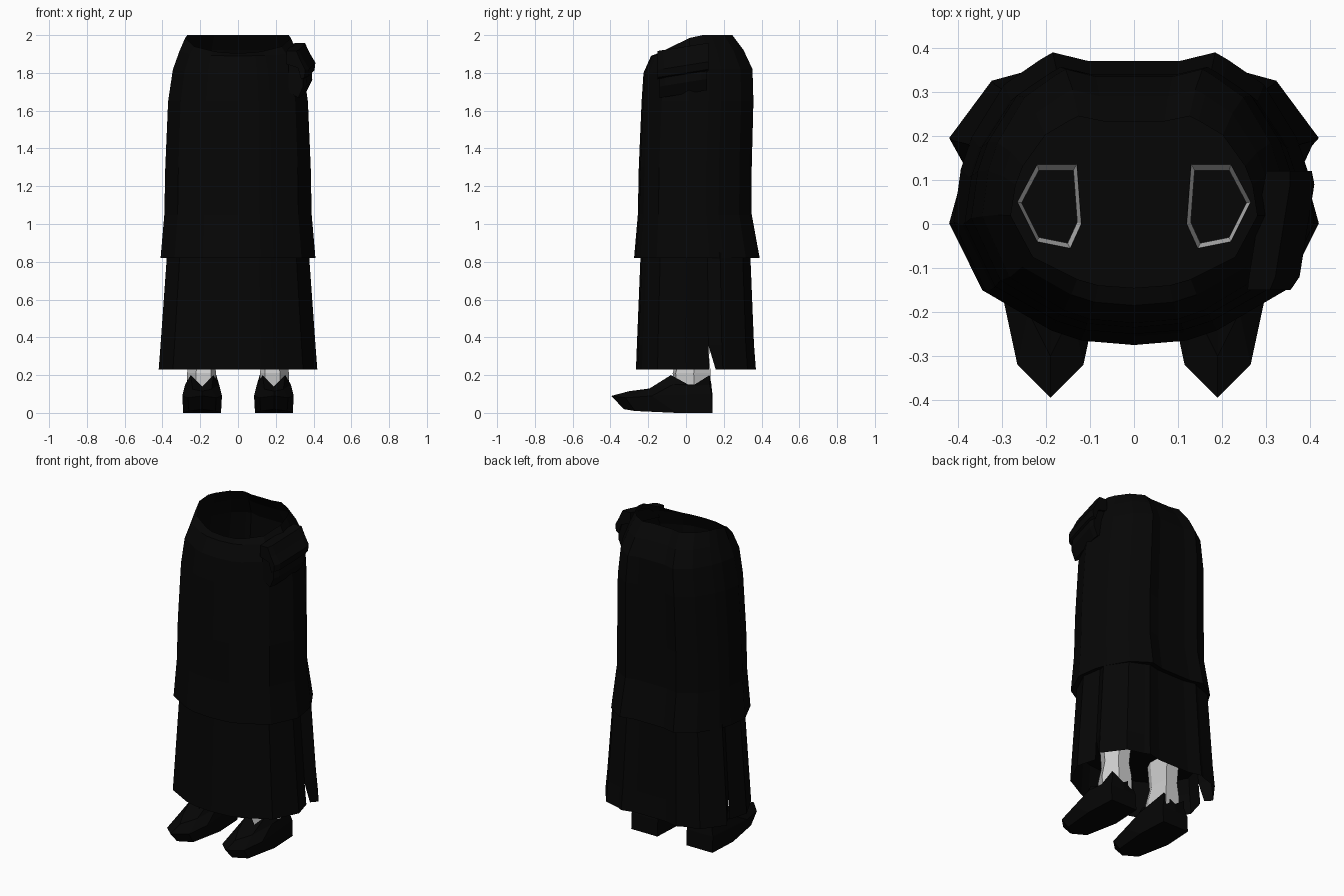
import bpy, bmesh

cube = bpy.data.objects.get("Cube")
if cube:
    bpy.data.objects.remove(cube, do_unlink=True)


def material(name, value):
    m = bpy.data.materials.new(name)
    m.use_nodes = True
    colour = (value, value, value, 1)
    m.diffuse_color = colour
    bsdf = m.node_tree.nodes["Principled BSDF"]
    bsdf.inputs["Base Color"].default_value = colour
    bsdf.inputs["Roughness"].default_value = 0.9
    return m


BLACK = material("black_cloth", 0.0018)
GREY = material("pale_grey_stocking", 0.62)


def finish(name, bm, mat):
    bmesh.ops.remove_doubles(bm, verts=bm.verts, dist=0.0005)
    bmesh.ops.recalc_face_normals(bm, faces=bm.faces)
    mesh = bpy.data.meshes.new(name)
    bm.to_mesh(mesh)
    bm.free()
    mesh.materials.append(mat)
    ob = bpy.data.objects.new(name, mesh)
    bpy.context.collection.objects.link(ob)


def loft(rings, skip=(), cap_start=False, cap_end=False):
    """Join closed rings of points; skip holds (ring, segment) gaps."""
    bm = bmesh.new()
    rows = [[bm.verts.new(p) for p in ring] for ring in rings]
    n = len(rows[0])
    for r in range(len(rows) - 1):
        for i in range(n):
            if (r, i) not in skip:
                j = (i + 1) % n
                bm.faces.new((rows[r][i], rows[r][j], rows[r + 1][j], rows[r + 1][i]))
    if cap_start:
        bm.faces.new(rows[0])
    if cap_end:
        bm.faces.new(rows[-1])
    return bm


def mirrored(half):
    """Close a half outline whose first and last points lie on the axis."""
    return half + [(-p[0], *p[1:]) for p in reversed(half[1:-1])]


# Cross-sections from front centre to back centre; the skirt is notched at its slits
FRONT = [(0, -1), (.29, -.97), (.46, -.9), (.82, -.64), (1, -.16)]
BACK = [(.52, .95), (.45, 1), (.25, .94), (0, .94)]
COAT = FRONT + [(.96, .2), (.9, .42), (.72, .78)] + BACK
SKIRT = FRONT + [(.92, .22), (.92, .22), (1, .45), (.77, .86)] + BACK
NOTCH = len(FRONT)


def cloth_ring(half, z, width, front, back, dip=0.0, slit=0.0):
    mid, depth = (front + back) / 2, (back - front) / 2
    pts = []
    for i, (u, v) in enumerate(half):
        if slit and i == NOTCH + 1:
            v += slit
        pts.append((u * width, mid + v * depth, z - dip * max(0, -v)))
    return mirrored(pts)


# Upper coat layer, hem lip first, open at the waist
coat = [(.835, .37, -.24, .34), (.82, .41, -.275, .39), (1.05, .39, -.255, .348),
        (1.3, .385, -.25, .348), (1.65, .37, -.235, .357), (1.82, .345, -.225, .352, .02),
        (1.92, .31, -.185, .305, .03), (2.0, .28, -.145, .245, .095)]
finish("coat", loft([cloth_ring(COAT, *c) for c in coat]), BLACK)

# Lower skirt with a slit on each side of the hem
count = 2 * len(SKIRT) - 2
skirt = [cloth_ring(SKIRT, .23, .42, -.265, .37, 0, .11),
         cloth_ring(SKIRT, .36, .41, -.26, .36),
         cloth_ring(SKIRT, .85, .375, -.24, .34)]
finish("skirt", loft(skirt, skip={(0, NOTCH), (0, count - NOTCH - 1)}), BLACK)

# Leg outline, hollow from the lining down into the shoe
LEG = [(.075, .05), (.03, .135), (-.06, .135), (-.07, 0), (-.045, -.055), (.03, -.04)]
LINING_Z = .455


def leg_ring(side, z, scale=1.0, shift=0.0):
    return [(side * (.19 + x * scale), .035 + shift + (y - .035) * scale, z) for x, y in LEG]


# Lining that closes the skirt around the leg openings
bm = bmesh.new()
for ring in (cloth_ring(SKIRT, LINING_Z, .4, -.254, .354),
             leg_ring(1, LINING_Z), leg_ring(-1, LINING_Z)):
    verts = [bm.verts.new(p) for p in ring]
    for a, b in zip(verts, verts[1:] + verts[:1]):
        if (a.co - b.co).length > .0005:
            bm.edges.new((a, b))
bmesh.ops.remove_doubles(bm, verts=bm.verts, dist=0.0005)
bmesh.ops.triangle_fill(bm, use_beauty=True, use_dissolve=False, edges=bm.edges[:],
                        normal=(0, 0, 1))
finish("skirt_lining", bm, BLACK)

# Pointed ankle boot sections, toe to heel on the outer half
SOLE = [(0, -.33, .02), (.07, -.27, .01), (.1, -.05, 0), (.09, .14, 0), (0, .14, 0)]
SIDE = [(0, -.395, .09), (.075, -.32, .08), (.105, -.18, .09), (.09, .135, .1), (0, .14, .1)]
UPPER = [(0, -.3, .115), (.05, -.2, .125), (.09, -.07, .15), (.075, .125, .15), (0, .135, .14)]
CUFF = [(0, -.11, .14), (.06, -.08, .2), (.085, .03, .14), (.075, .125, .2), (0, .135, .15)]

for side, label in ((1, "left"), (-1, "right")):
    rings = [leg_ring(side, .1, 1.02, -.008), leg_ring(side, .21, 1.06, -.01),
             leg_ring(side, .3, .87), leg_ring(side, LINING_Z)]
    finish(label + "_leg", loft(rings), GREY)

    rings = [[(side * (.19 + x), y, z) for x, y, z in mirrored(r)]
             for r in (SOLE, SIDE, UPPER, CUFF)]
    finish(label + "_shoe", loft(rings, cap_start=True), BLACK)


# Hip pouch and its overhanging flap, slightly tilted and turned to follow the hip
def pouch_part(name, profile, y0, y1):
    rings = []
    for y, s in ((y0, .85), (y0 + .03, 1), (y1 - .03, 1), (y1, .9)):
        rings.append([(.3 + (x - .3) * s + .16 * (y - .06), y, z + .16 * y)
                      for x, z in profile])
    finish(name, loft(rings, cap_start=True, cap_end=True), BLACK)


pouch_part("pouch", [(.3, 1.72), (.36, 1.69), (.39, 1.75), (.385, 1.86), (.3, 1.9)],
           -.14, .11)
pouch_part("pouch_flap", [(.29, 1.94), (.35, 1.94), (.375, 1.89), (.405, 1.84),
                          (.4, 1.8), (.38, 1.79), (.36, 1.85), (.29, 1.87)],
           -.15, .12)
